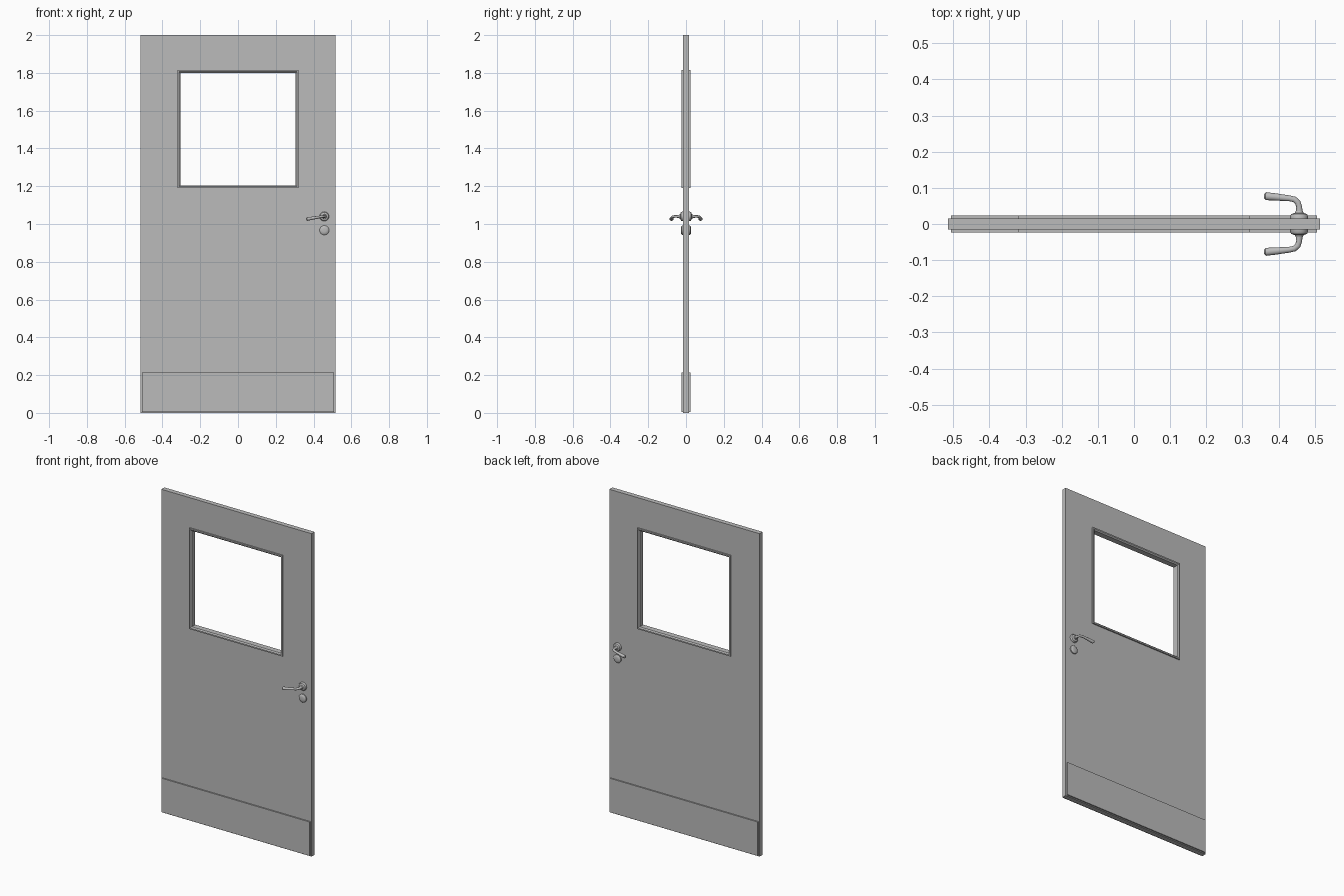
import bpy, bmesh, math
from mathutils import Vector, Matrix

cube = bpy.data.objects.get("Cube")
if cube:
    bpy.data.objects.remove(cube, do_unlink=True)

GREY = (0.5, 0.5, 0.5, 1)
mat = bpy.data.materials.new("door grey")
mat.use_nodes = True
mat.diffuse_color = GREY
mat.node_tree.nodes["Principled BSDF"].inputs["Base Color"].default_value = GREY


def finish(name, bm, smooth=False):
    bmesh.ops.recalc_face_normals(bm, faces=bm.faces)
    mesh = bpy.data.meshes.new(name)
    bm.to_mesh(mesh)
    bm.free()
    mesh.materials.append(mat)
    obj = bpy.data.objects.new(name, mesh)
    bpy.context.collection.objects.link(obj)
    if smooth:
        bpy.ops.object.select_all(action="DESELECT")
        obj.select_set(True)
        bpy.context.view_layer.objects.active = obj
        bpy.ops.object.shade_smooth_by_angle(angle=math.radians(35))
    return obj


def sweep(bm, loops, closed):
    """Bridge equal-length point loops; close the sweep or cap its ends."""
    rings = [[bm.verts.new(p) for p in loop] for loop in loops]
    n = len(rings[0])
    pairs = list(zip(rings, rings[1:]))
    if closed:
        pairs.append((rings[-1], rings[0]))
    else:
        bm.faces.new(rings[0])
        bm.faces.new(rings[-1])
    for a, b in pairs:
        for i in range(n):
            j = (i + 1) % n
            bm.faces.new((a[i], a[j], b[j], b[i]))


def rect(half, bottom, top, y):
    return [(-half, y, bottom), (half, y, bottom), (half, y, top), (-half, y, top)]


# Door leaf with window opening
bm = bmesh.new()
sweep(bm, [rect(0.515, 0, 2, -0.015), rect(0.515, 0, 2, 0.015),
           rect(0.312, 1.198, 1.807, 0.015), rect(0.312, 1.198, 1.807, -0.015)], True)
finish("door_leaf", bm)

# Window frame, with a chamfer around the glass side
bm = bmesh.new()
section = [(0, -0.023), (0, 0.023), (0.008, 0.023), (0.015, 0.017), (0.015, -0.017), (0.008, -0.023)]
sweep(bm, [rect(0.32 - d, 1.19 + d, 1.815 - d, y) for d, y in section], True)
finish("window_frame", bm)


def lathe(name, z, side, profile):
    """Turned fitting standing out from the door on the given side."""
    bm = bmesh.new()
    loops = []
    for r, y in profile:
        angles = [math.tau * i / 24 for i in range(24)]
        loops.append([(0.457 + r * math.cos(a), side * y, z + r * math.sin(a)) for a in angles])
    sweep(bm, loops, False)
    finish(name, bm, True)


def lever(name, side):
    """Oval bar along a path that leaves the rose and bends toward the hinges."""
    path = [Vector((x, side * y, z)) for x, y, z in [
        (0.457, 0.02, 1.04), (0.457, 0.048, 1.04), (0.453, 0.06, 1.04), (0.444, 0.068, 1.039),
        (0.43, 0.071, 1.037), (0.39, 0.075, 1.03), (0.365, 0.077, 1.026), (0.361, 0.077, 1.025)]]
    radii = [0.011, 0.008, 0.008, 0.008, 0.008, 0.01, 0.011, 0.007]
    loops = []
    for i, (p, r) in enumerate(zip(path, radii)):
        along = (path[min(i + 1, len(path) - 1)] - path[max(i - 1, 0)]).normalized()
        across = along.cross(Vector((0, 0, 1))).normalized()
        up = across.cross(along)
        angles = [math.tau * k / 12 for k in range(12)]
        loops.append([p + across * r * math.cos(a) + up * r * 0.85 * math.sin(a) for a in angles])
    bm = bmesh.new()
    sweep(bm, loops, False)
    finish(name, bm, True)


for face, side in (("front", -1), ("back", 1)):
    # Kick plate
    bm = bmesh.new()
    bmesh.ops.create_cube(bm, size=1, matrix=Matrix.Translation((0, side * 0.018, 0.11))
                          @ Matrix.Diagonal((1.014, 0.01, 0.21, 1)))
    finish(face + "_kick_plate", bm)
    # Handle rose, lock cover and lever
    lathe(face + "_handle_rose", 1.04, side,
          [(0.025, 0.013), (0.025, 0.022), (0.022, 0.027), (0.012, 0.031), (0.01, 0.036)])
    lathe(face + "_lock_cover", 0.967, side,
          [(0.025, 0.013), (0.025, 0.021), (0.021, 0.025), (0.01, 0.027)])
    lever(face + "_lever", side)
